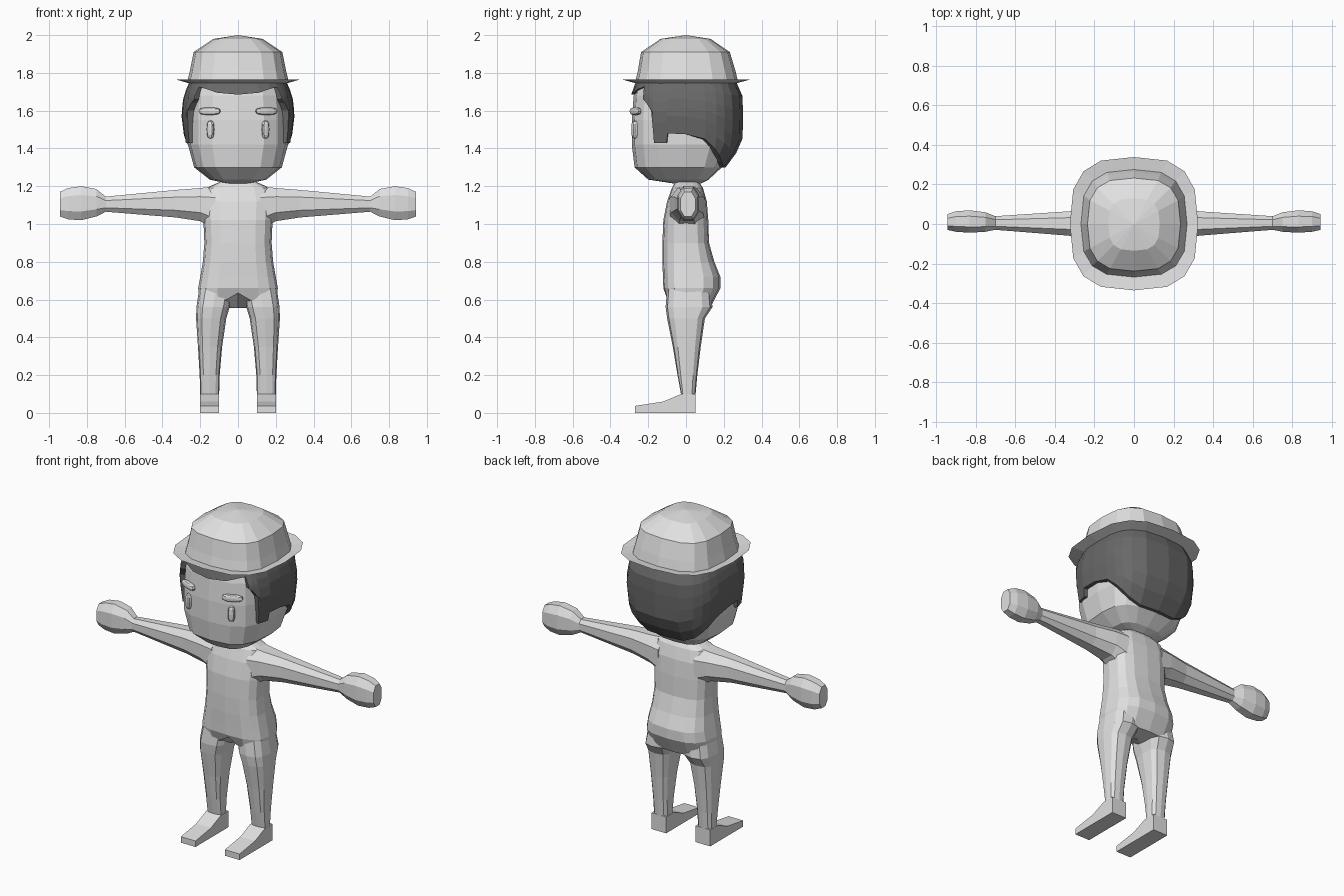
import bpy, bmesh, math
from mathutils import Vector, Matrix

if "Cube" in bpy.data.objects:
    bpy.data.objects.remove(bpy.data.objects["Cube"])


def material(name, value):
    m = bpy.data.materials.new(name)
    m.diffuse_color = (value, value, value, 1)
    m.use_nodes = True
    m.node_tree.nodes["Principled BSDF"].inputs["Base Color"].default_value = m.diffuse_color
    return m


LIGHT = material("light grey", 0.75)
DARK = material("dark grey hair", 0.14)


def finish(name, bm, mat):
    bmesh.ops.recalc_face_normals(bm, faces=bm.faces)
    me = bpy.data.meshes.new(name)
    bm.to_mesh(me)
    bm.free()
    me.materials.append(mat)
    ob = bpy.data.objects.new(name, me)
    bpy.context.collection.objects.link(ob)
    return ob


def loft(name, rings, mat, tip=None, base=None):
    """Skin a list of closed rings; ends are capped flat or fanned to a point."""
    bm = bmesh.new()
    rows = [[bm.verts.new(p) for p in r] for r in rings]
    n = len(rows[0])
    for a, b in zip(rows, rows[1:]):
        for i in range(n):
            j = (i + 1) % n
            bm.faces.new((a[i], a[j], b[j], b[i]))
    for row, point in ((rows[0], base), (rows[-1], tip)):
        if point is None:
            bm.faces.new(row)
        else:
            c = bm.verts.new(point)
            for i in range(n):
                bm.faces.new((row[i], row[(i + 1) % n], c))
    return finish(name, bm, mat)


def squircle(angle, e=2.9):
    """Point on a unit rounded square; angle 0 points along +v."""
    s, c = math.sin(angle), math.cos(angle)
    p = 2 / e
    return math.copysign(abs(s) ** p, s), math.copysign(abs(c) ** p, c)


def section(angle, z, hx, yf, yb, cx=0.0):
    u, v = squircle(angle)
    return Vector((cx + u * hx, v * (yb if v > 0 else -yf), z))


def ring(n, *args):
    return [section(2 * math.pi * i / n, *args) for i in range(n)]


def at_height(table, z):
    """Interpolate a (z, half width, front, back) table."""
    z = max(table[0][0], min(z, table[-1][0]))
    for a, b in zip(table, table[1:]):
        if z <= b[0]:
            t = (z - a[0]) / (b[0] - a[0])
            return [p + (q - p) * t for p, q in zip(a, b)]


# Head
HEAD = [(1.215, .06, -.07, .08), (1.235, .15, -.20, .12), (1.30, .232, -.272, .19),
        (1.42, .265, -.287, .25), (1.55, .267, -.287, .27), (1.68, .257, -.277, .27),
        (1.78, .235, -.25, .25)]
loft("head", [ring(16, *r) for r in HEAD], LIGHT)

# Hair shell: hem height changes around the head (degrees from the back)
HAIR = [(1.30, .24, -.28, .21), (1.42, .28, -.285, .298), (1.58, .30, -.292, .303),
        (1.68, .288, -.292, .298), (1.755, .256, -.265, .265)]
HEM = [(0, 1.30), (22, 1.30), (42, 1.33), (55, 1.365), (66, 1.40), (78, 1.45),
       (90, 1.475), (102, 1.48), (103, 1.43), (118, 1.43), (119, 1.50), (121, 1.60),
       (128, 1.64), (134, 1.66), (137, 1.725), (150, 1.715), (165, 1.695), (180, 1.685)]
hem = HEM + [(360 - a, z) for a, z in reversed(HEM[1:-1])]
rows = [[section(math.radians(a), *at_height(HEAD, z)) * 1.0 for a, z in hem]]
for p in rows[0]:
    p.x *= .97
    p.y *= .97
for k in range(7):
    t = k / 6
    rows.append([section(math.radians(a), *at_height(HAIR, z + (1.755 - z) * t))
                 for a, z in hem])
bm = bmesh.new()
grid = [[bm.verts.new(p) for p in r] for r in rows]
for a, b in zip(grid, grid[1:]):
    for i in range(len(hem)):
        j = (i + 1) % len(hem)
        bm.faces.new((a[i], a[j], b[j], b[i]))
bm.faces.new(grid[-1])
finish("hair", bm, DARK)

# Hat: underside of brim, brim edge, crown
HAT = [(1.742, .25, -.255, .255), (1.764, .324, -.335, .338), (1.755, .268, -.268, .275),
       (1.81, .255, -.255, .262), (1.91, .235, -.238, .232), (1.98, .13, -.135, .13)]
loft("hat", [ring(16, *r) for r in HAT], LIGHT, tip=(0, 0, 2.0))

# Torso with the front of the crotch raised
TORSO = [(.56, .20, -.095, .13), (.66, .211, -.12, .182), (.72, .20, -.122, .182),
         (.80, .186, -.125, .15), (.90, .178, -.125, .122), (1.02, .183, -.12, .118),
         (1.12, .19, -.10, .11), (1.19, .17, -.075, .09), (1.235, .07, -.05, .06)]
torso = [ring(16, *r) for r in TORSO]
for p in torso[0]:
    if p.y < 0:
        p.z += .075 * max(0, 1 - abs(p.x) / .13)
loft("torso", torso, LIGHT, base=(0, .03, .555))

LEG = [(.66, .09, -.10, .13, .115), (.56, .088, -.108, .14, .132), (.50, .08, -.10, .10, .142),
       (.35, .064, -.07, .078, .148), (.20, .053, -.045, .06, .15), (.09, .05, -.025, .05, .15),
       (0, .05, -.025, .05, .15)]
# Arm and hand sections: x, back and front depth, bottom, top
ARM = [(.12, -.09, .10, .97, 1.20), (.20, -.08, .09, 1.015, 1.19), (.33, -.06, .065, 1.035, 1.18),
       (.70, -.03, .04, 1.065, 1.145), (.75, -.04, .06, 1.04, 1.185), (.83, -.045, .07, 1.02, 1.20),
       (.90, -.04, .065, 1.025, 1.19), (.943, -.03, .05, 1.04, 1.17)]
FOOT = [(.05, 0), (.05, .10), (-.025, .10), (-.12, .06), (-.27, .037), (-.27, 0)]


def arm_ring(side, x, y0, y1, z0, z1):
    pts = []
    for i in range(8):
        u, v = squircle(2 * math.pi * (i + .5) / 8, 2.4)
        pts.append(Vector((side * x, (y0 + y1) / 2 + u * (y1 - y0) / 2 * 1.05,
                           (z0 + z1) / 2 + v * (z1 - z0) / 2 * 1.07)))
    return pts


def pill(name, location, size, turn):
    """Small rounded facial feature."""
    bm = bmesh.new()
    bmesh.ops.create_uvsphere(bm, u_segments=10, v_segments=6, radius=1)
    for v in bm.verts:
        v.co = Vector([math.copysign(abs(c) ** .7, c) * s for c, s in zip(v.co, size)])
    bm.transform(Matrix.Translation(location) @ Matrix.Rotation(turn, 4, 'Z'))
    finish(name, bm, LIGHT)


for side, label in ((-1, "right"), (1, "left")):
    loft(label + "_leg", [ring(12, z, hx, yf, yb, side * cx) for z, hx, yf, yb, cx in LEG], LIGHT)
    loft(label + "_foot", [[Vector((side * x, y, z)) for y, z in FOOT] for x in (.10, .20)], LIGHT)
    loft(label + "_arm", [arm_ring(side, *r) for r in ARM], LIGHT)
    pill(label + "_eye", (side * .145, -.27, 1.50), (.02, .018, .048), side * .4)
    pill(label + "_eyebrow", (side * .15, -.268, 1.597), (.062, .018, .02), side * .4)
